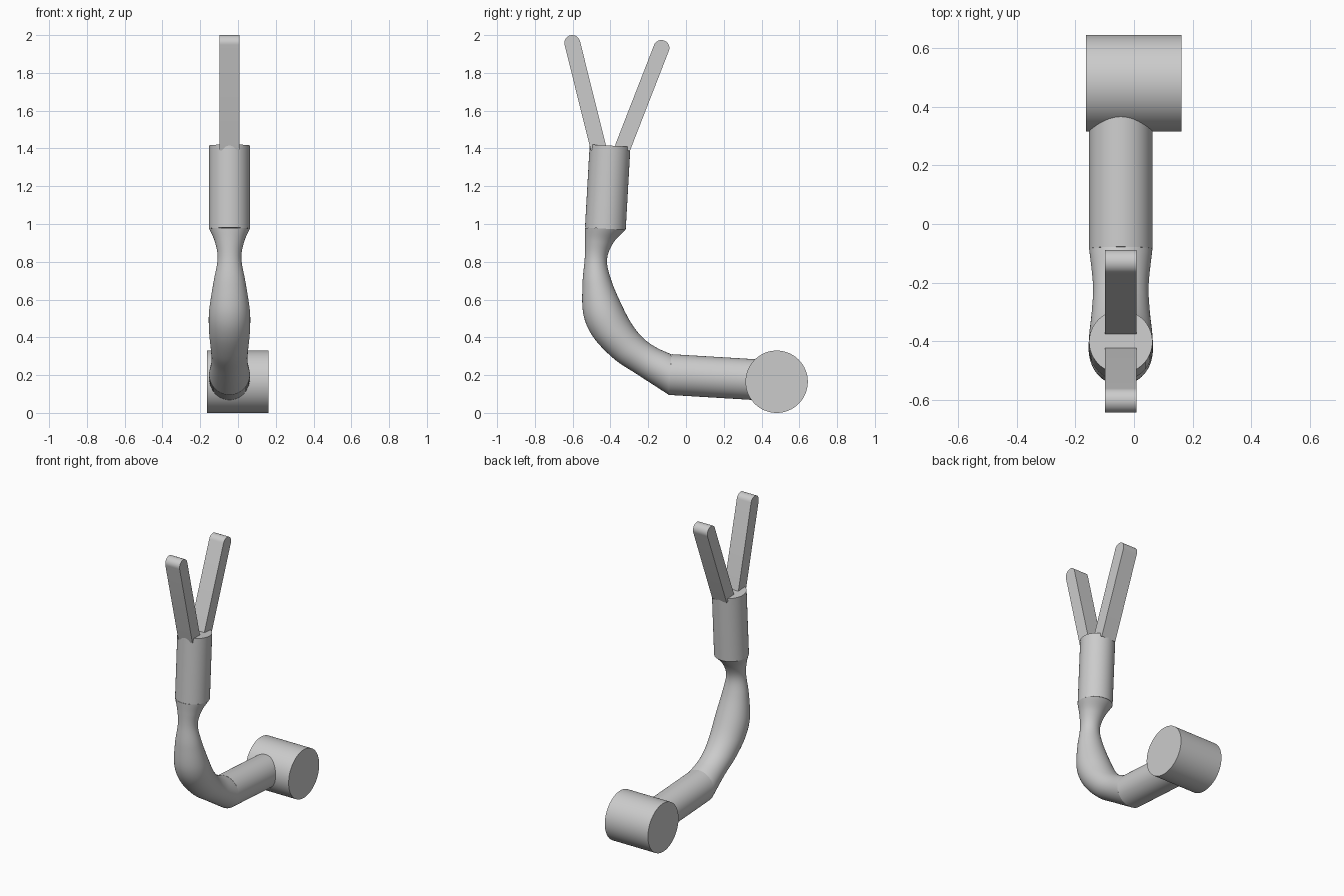
import bpy, bmesh, math
from mathutils import Vector

cube = bpy.data.objects.get("Cube")
if cube:
    bpy.data.objects.remove(cube, do_unlink=True)

GREY = (0.6, 0.6, 0.6, 1)
mat = bpy.data.materials.new("plain_grey")
mat.use_nodes = True
mat.diffuse_color = GREY
mat.node_tree.nodes["Principled BSDF"].inputs["Base Color"].default_value = GREY

CX = -0.045   # centre plane of the bent arm
R = 0.108     # arm radius
SIDES = 64


def finish(name, bm):
    bmesh.ops.recalc_face_normals(bm, faces=bm.faces)
    mesh = bpy.data.meshes.new(name)
    bm.to_mesh(mesh)
    bm.free()
    obj = bpy.data.objects.new(name, mesh)
    bpy.context.collection.objects.link(obj)
    mesh.materials.append(mat)
    bpy.ops.object.select_all(action="DESELECT")
    obj.select_set(True)
    bpy.context.view_layer.objects.active = obj
    bpy.ops.object.shade_smooth_by_angle(angle=math.radians(30))
    return obj


def rod(name, start, end, radius):
    a, b = Vector(start), Vector(end)
    bm = bmesh.new()
    bmesh.ops.create_cone(bm, cap_ends=True, segments=SIDES, radius1=radius,
                          radius2=radius, depth=(b - a).length)
    turn = (b - a).to_track_quat("Z", "Y").to_matrix()
    bmesh.ops.rotate(bm, verts=bm.verts, matrix=turn)
    bmesh.ops.translate(bm, verts=bm.verts, vec=(a + b) / 2)
    return finish(name, bm)


def prong(name, base, tip, half=0.042, width=0.108):
    # Flat bar with a rounded tip, extruded sideways
    a, b = Vector((CX, *base)), Vector((CX, *tip))
    up = (b - a).normalized()
    side = Vector((1, 0, 0)).cross(up)
    outline = [a - side * half, a + side * half]
    for i in range(17):
        t = math.pi * i / 16
        outline.append(b + (side * math.cos(t) + up * math.sin(t)) * half)
    bm = bmesh.new()
    shift = Vector((width / 2, 0, 0))
    face = bm.faces.new([bm.verts.new(p - shift) for p in outline])
    made = bmesh.ops.extrude_face_region(bm, geom=[face])["geom"]
    bmesh.ops.translate(bm, vec=shift * 2,
                        verts=[g for g in made if isinstance(g, bmesh.types.BMVert)])
    return finish(name, bm)


def spline(p0, p1, p2, p3, t):
    return 0.5 * (2 * p1 + (p2 - p0) * t + (2 * p0 - 5 * p1 + 4 * p2 - p3) * t * t
                  + (3 * p1 - p0 - 3 * p2 + p3) * t ** 3)


def bent_tube(name, stations, steps=8):
    # Each station: outer y, z, inner y, z, half width
    pts = [Vector(s) for s in stations]
    pts = [2 * pts[0] - pts[1]] + pts + [2 * pts[-1] - pts[-2]]
    rows = [spline(*pts[i:i + 4], k / steps)
            for i in range(len(pts) - 3) for k in range(steps)] + [pts[-2]]
    bm = bmesh.new()
    rings = []
    for oy, oz, iy, iz, half in rows:
        mid = Vector((CX, (oy + iy) / 2, (oz + iz) / 2))
        out = Vector((0, (oy - iy) / 2, (oz - iz) / 2))
        ring = []
        for j in range(SIDES):
            t = 2 * math.pi * j / SIDES
            ring.append(bm.verts.new(mid + out * math.cos(t)
                                     + Vector((half * math.sin(t), 0, 0))))
        rings.append(ring)
    for lo, hi in zip(rings, rings[1:]):
        for j in range(SIDES):
            k = (j + 1) % SIDES
            bm.faces.new((lo[j], lo[k], hi[k], hi[j]))
    bm.faces.new(rings[0])
    bm.faces.new(rings[-1])
    return finish(name, bm)


# Base drum lying sideways, and the straight arm leaving it
rod("base_drum", (-0.164, 0.48, 0.165), (0.162, 0.48, 0.165), 0.165)
rod("lower_arm", (CX, -0.084, 0.203), (CX, 0.45, 0.171), R)

# Waisted curved elbow
bent_tube("curved_elbow", [
    (-0.535, 0.98, -0.32, 0.97, R),
    (-0.534, 0.91, -0.385, 0.90, 0.077),
    (-0.536, 0.82, -0.418, 0.81, 0.063),
    (-0.548, 0.68, -0.395, 0.70, 0.085),
    (-0.543, 0.52, -0.335, 0.56, 0.108),
    (-0.49, 0.40, -0.28, 0.46, 0.108),
    (-0.38, 0.285, -0.22, 0.39, 0.099),
    (-0.26, 0.205, -0.155, 0.345, 0.095),
    (-0.09, 0.095, -0.078, 0.31, R),
])

# Upright sleeve with two splayed prongs
rod("upper_sleeve", (CX, -0.427, 0.975), (CX, -0.402, 1.415), R)
prong("front_prong", (-0.463, 1.40), (-0.602, 1.958))
prong("back_prong", (-0.337, 1.40), (-0.13, 1.932))
